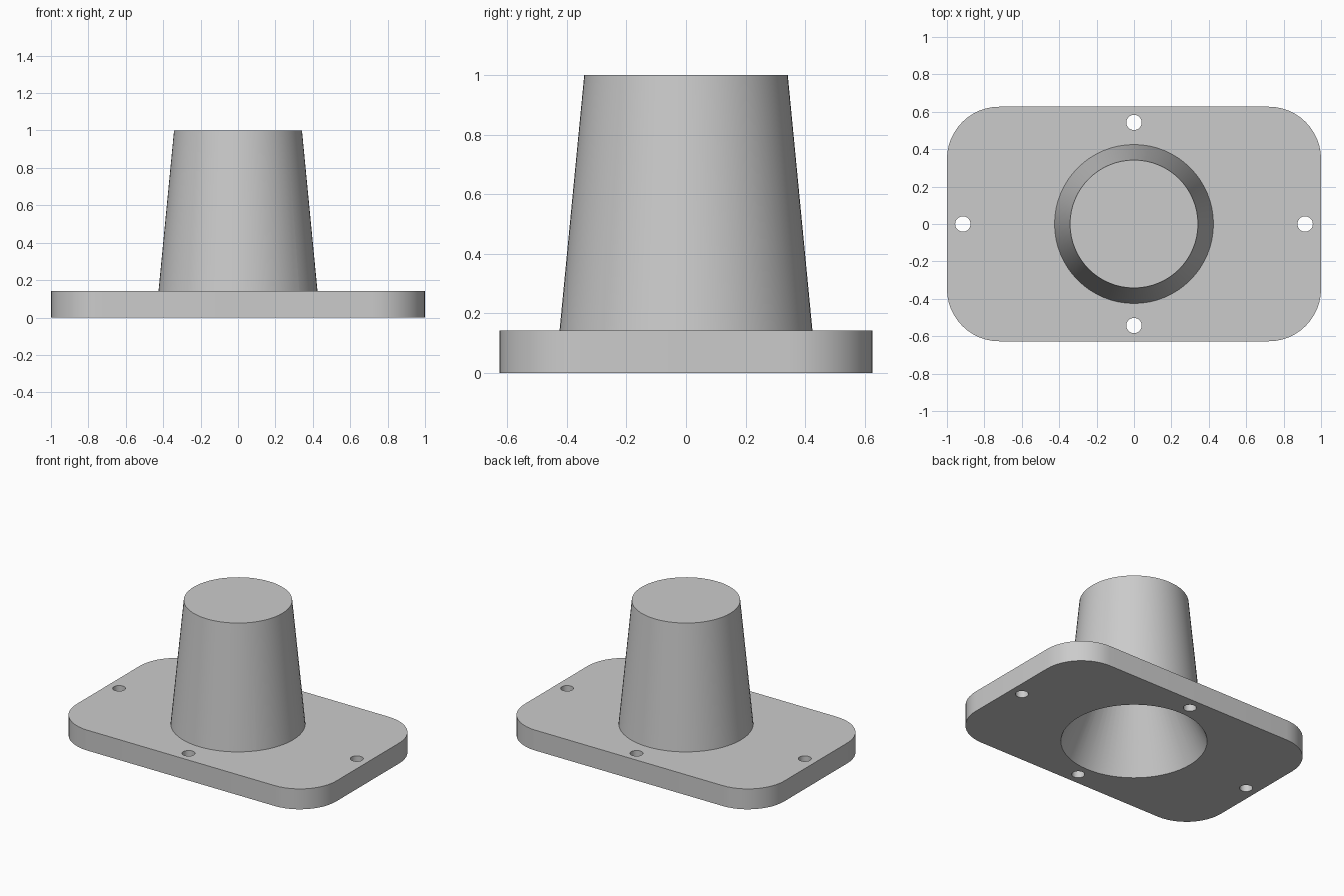
import bpy, bmesh, math

default = bpy.data.objects.get("Cube")
if default:
    bpy.data.objects.remove(default, do_unlink=True)

HALF_X, HALF_Y, THICK, CORNER = 1.0, 0.627, 0.142, 0.28
HEIGHT = 1.0

grey = bpy.data.materials.new("plain grey")
grey.use_nodes = True
grey.diffuse_color = (0.6, 0.6, 0.6, 1)
grey.node_tree.nodes["Principled BSDF"].inputs["Base Color"].default_value = (0.6, 0.6, 0.6, 1)


def finish(bm, name):
    bmesh.ops.recalc_face_normals(bm, faces=bm.faces)
    mesh = bpy.data.meshes.new(name)
    bm.to_mesh(mesh)
    bm.free()
    mesh.materials.append(grey)
    obj = bpy.data.objects.new(name, mesh)
    bpy.context.collection.objects.link(obj)
    return obj


def frustum(name, r_low, r_high, z_low, z_high, x=0, y=0, sides=64):
    """Closed cone section standing on z_low."""
    bm = bmesh.new()
    bmesh.ops.create_cone(bm, cap_ends=True, segments=sides, radius1=r_low,
                          radius2=r_high, depth=z_high - z_low)
    bmesh.ops.translate(bm, verts=bm.verts, vec=(x, y, (z_low + z_high) / 2))
    return finish(bm, name)


def rounded_plate(name, steps=12):
    """Rounded rectangle outline raised to the plate thickness."""
    bm = bmesh.new()
    corners = [(1, 1), (-1, 1), (-1, -1), (1, -1)]
    outline = []
    for quarter, (sx, sy) in enumerate(corners):
        for i in range(steps + 1):
            a = math.pi / 2 * (quarter + i / steps)
            outline.append(bm.verts.new((sx * (HALF_X - CORNER) + CORNER * math.cos(a),
                                         sy * (HALF_Y - CORNER) + CORNER * math.sin(a), 0)))
    base = bm.faces.new(outline)
    grown = bmesh.ops.extrude_face_region(bm, geom=[base])["geom"]
    bmesh.ops.translate(bm, vec=(0, 0, THICK),
                        verts=[v for v in grown if isinstance(v, bmesh.types.BMVert)])
    return finish(bm, name)


def combine(target, tool, operation):
    """Apply a boolean and remove the used tool."""
    mod = target.modifiers.new("combine", "BOOLEAN")
    mod.operation, mod.object, mod.solver = operation, tool, "EXACT"
    bpy.context.view_layer.objects.active = target
    bpy.ops.object.modifier_apply(modifier=mod.name)
    bpy.data.objects.remove(tool, do_unlink=True)


# Base plate joined to the tapered boss
body = rounded_plate("flanged_boss")
combine(body, frustum("boss", 0.429, 0.342, 0.1, HEIGHT), "UNION")

# Conical cavity opening at the underside
combine(body, frustum("cavity", 0.481, 0.06, -0.05, 0.85), "DIFFERENCE")

# Four bolt holes
for x, y in [(0.915, 0), (-0.915, 0), (0, 0.543), (0, -0.543)]:
    combine(body, frustum("bolt_hole", 0.041, 0.041, -0.1, 0.3, x, y, 32), "DIFFERENCE")

# Smooth curved walls with crisp rims
bpy.ops.object.select_all(action="DESELECT")
body.select_set(True)
bpy.context.view_layer.objects.active = body
bpy.ops.object.shade_smooth_by_angle(angle=math.radians(30))
